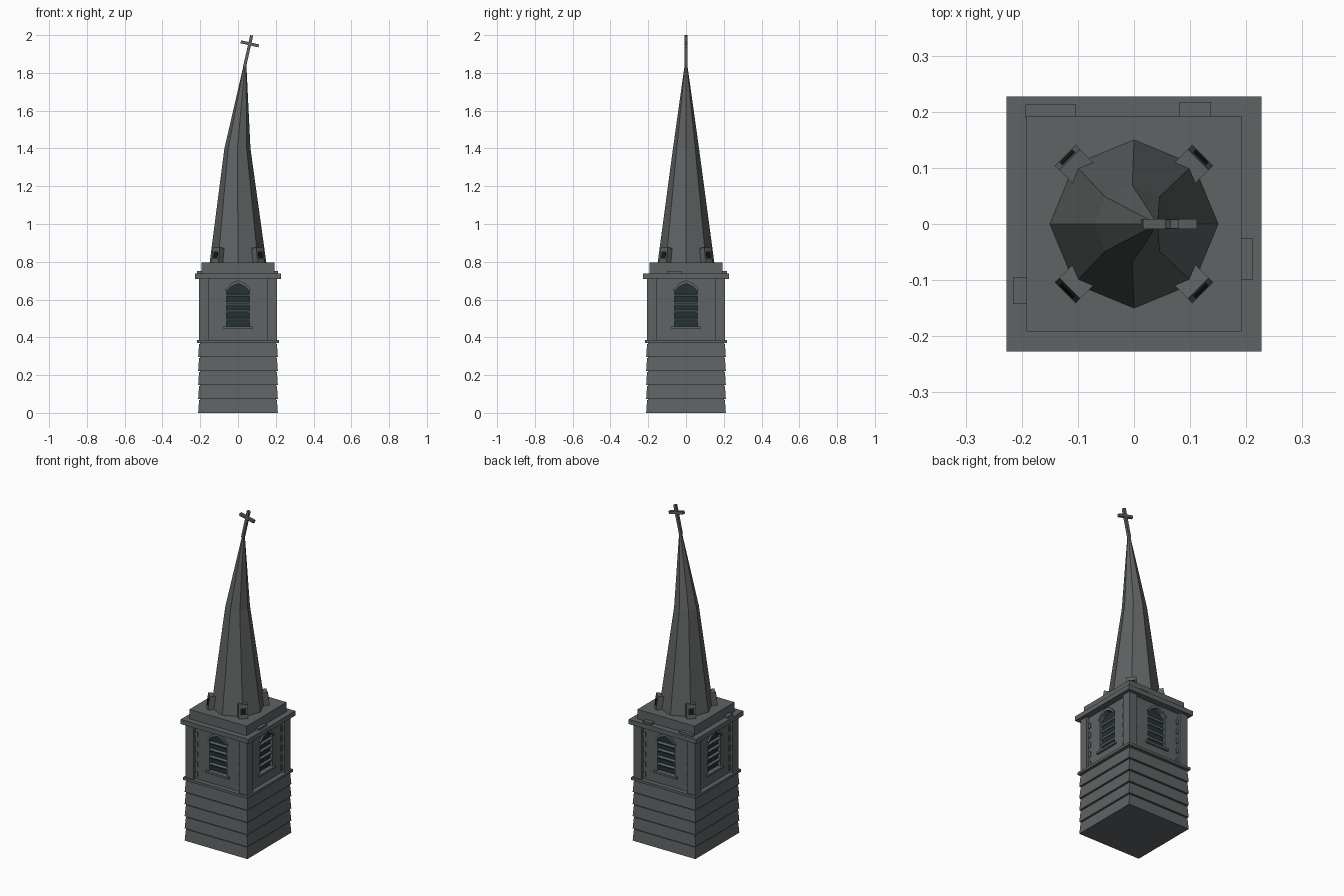
import bpy, bmesh, math
from mathutils import Matrix, Vector

cube = bpy.data.objects.get("Cube")
if cube:
    bpy.data.objects.remove(cube, do_unlink=True)


def material(name, rgb):
    m = bpy.data.materials.new(name)
    m.use_nodes = True
    m.diffuse_color = (*rgb, 1)
    bsdf = m.node_tree.nodes["Principled BSDF"]
    bsdf.inputs["Base Color"].default_value = (*rgb, 1)
    bsdf.inputs["Roughness"].default_value = 0.9
    return m


STONE = material("grey stone", (0.112, 0.125, 0.128))
SLATE = material("spire slate", (0.115, 0.123, 0.124))
DARK = material("dark louvre", (0.017, 0.032, 0.035))
BLACK = material("dormer opening", (0.008, 0.011, 0.012))


def finish(name, bm, mat, matrix=Matrix()):
    bmesh.ops.recalc_face_normals(bm, faces=bm.faces)
    bm.transform(matrix)
    mesh = bpy.data.meshes.new(name)
    bm.to_mesh(mesh)
    bm.free()
    mesh.materials.append(mat)
    ob = bpy.data.objects.new(name, mesh)
    bpy.context.collection.objects.link(ob)
    return ob


def box(name, x, y, z, mat=STONE, matrix=Matrix()):
    """Box from three (low, high) ranges."""
    bm = bmesh.new()
    bmesh.ops.create_cube(bm, size=1)
    for v in bm.verts:
        v.co = Vector([lo + (hi - lo) * (c + 0.5)
                       for c, (lo, hi) in zip(v.co, (x, y, z))])
    return finish(name, bm, mat, matrix)


def block(name, half, z, mat=STONE):
    return box(name, (-half, half), (-half, half), z, mat)


def prism(name, outline, y, mat=STONE, matrix=Matrix()):
    """Outline in x and z, extruded over the y range."""
    bm = bmesh.new()
    face = bm.faces.new([bm.verts.new((px, y[0], pz)) for px, pz in outline])
    out = bmesh.ops.extrude_face_region(bm, geom=[face])
    moved = [g for g in out["geom"] if isinstance(g, bmesh.types.BMVert)]
    bmesh.ops.translate(bm, verts=moved, vec=(0, y[1] - y[0], 0))
    return finish(name, bm, mat, matrix)


# Lower tower: core with five stone courses, each sloping out to its foot
block("tower_core", 0.2, (0, 0.375))
COURSES = 5
course_h = 0.37 / COURSES
for i in range(COURSES):
    bm = bmesh.new()
    bmesh.ops.create_cube(bm, size=1)
    for v in bm.verts:
        half = 0.206 if v.co.z > 0 else 0.211
        z = course_h * (i + (0.92 if v.co.z > 0 else 0))
        v.co = (math.copysign(half, v.co.x), math.copysign(half, v.co.y), z)
    finish(f"stone_course_{i + 1}", bm, STONE)
block("string_course", 0.218, (0.37, 0.385))

# Belfry: core, corner piers and four louvred walls
block("belfry_core", 0.165, (0.385, 0.715))
for sx in (-1, 1):
    for sy in (-1, 1):
        box("corner_pier", sorted((sx * 0.153, sx * 0.207)),
            sorted((sy * 0.153, sy * 0.207)), (0.385, 0.715))

ARCH = [(-0.06, 0.645), (-0.035, 0.67), (0, 0.685), (0.035, 0.67), (0.06, 0.645)]
HOOD = [(-0.068, 0.652), (-0.038, 0.685), (0, 0.702), (0.038, 0.685), (0.068, 0.652)]
for k in range(4):
    turn = Matrix.Rotation(k * math.pi / 2, 4, "Z")
    wall = (-0.19, -0.16)
    box("wall_below_window", (-0.16, 0.16), wall, (0.385, 0.457), STONE, turn)
    for s in (-1, 1):
        box("wall_beside_window", sorted((s * 0.06, s * 0.16)), wall,
            (0.457, 0.645), STONE, turn)
        # Toothed stones next to the piers
        for j in range(5):
            box("quoin", sorted((s * 0.137, s * 0.155)), (-0.195, -0.185),
                (0.4 + j * 0.06, 0.43 + j * 0.06), STONE, turn)
    prism("wall_above_window",
          [(-0.16, 0.645)] + ARCH + [(0.16, 0.645), (0.16, 0.715), (-0.16, 0.715)],
          wall, STONE, turn)
    prism("window_dark", ARCH + [(0.06, 0.457), (-0.06, 0.457)],
          (-0.174, -0.164), DARK, turn)
    prism("window_hood", HOOD + ARCH[::-1], (-0.2, -0.185), STONE, turn)
    box("window_sill", (-0.077, 0.077), (-0.203, -0.17), (0.445, 0.457), STONE, turn)
    for j in range(4):
        z = 0.486 + j * 0.043
        bm = bmesh.new()
        bmesh.ops.create_cube(bm, size=1)
        tilt = Matrix.Translation((0, -0.18, z + 0.009)) @ Matrix.Rotation(0.5, 4, "X")
        bm.transform(tilt @ Matrix.Diagonal((0.12, 0.014, 0.012, 1)))
        finish("louvre_slat", bm, STONE, turn)

# Cornice, stepped platform and loose stones on the ledge
block("cornice", 0.227, (0.71, 0.738))
block("platform", 0.192, (0.738, 0.795))
for x, y in (((-0.193, -0.103), (0.19, 0.213)), ((0.08, 0.136), (0.19, 0.217)),
             ((0.19, 0.211), (-0.1, -0.025)), ((-0.216, -0.19), (-0.143, -0.095))):
    box("loose_stone", x, y, (0.738, 0.75))

# Crooked eight-sided spire: rings of (centre x, radius, height)
bm = bmesh.new()
rings = []
for cx, r, z in ((0, 0.15, 0.795), (-0.003, 0.069, 1.4), (0.038, 0.006, 1.85)):
    rings.append([bm.verts.new((cx + r * math.cos(a * math.pi / 4),
                                r * math.sin(a * math.pi / 4), z)) for a in range(8)])
for low, high in zip(rings, rings[1:]):
    for a in range(8):
        b = (a + 1) % 8
        bm.faces.new((low[a], low[b], high[b], high[a]))
bm.faces.new(rings[0])
bm.faces.new(rings[-1])
finish("spire", bm, SLATE)

# Small dormers on the diagonals, leaning with the spire
for k in range(4):
    m = (Matrix.Rotation(math.pi / 4 + k * math.pi / 2, 4, "Z")
         @ Matrix.Translation((0, -0.173, 0.793)) @ Matrix.Rotation(-0.13, 4, "X"))
    box("dormer", (-0.026, 0.026), (0, 0.055), (0, 0.084), SLATE, m)
    box("dormer_opening", (-0.016, 0.016), (-0.002, 0.004), (0.024, 0.062), BLACK, m)

# Leaning cross
lean = Matrix.Translation((0.034, 0, 1.83)) @ Matrix.Rotation(0.225, 4, "Y")
box("cross_post", (-0.008, 0.008), (-0.008, 0.008), (0, 0.1725), SLATE, lean)
box("cross_arm", (-0.049, 0.049), (-0.0085, 0.0085), (0.119, 0.135), SLATE, lean)
